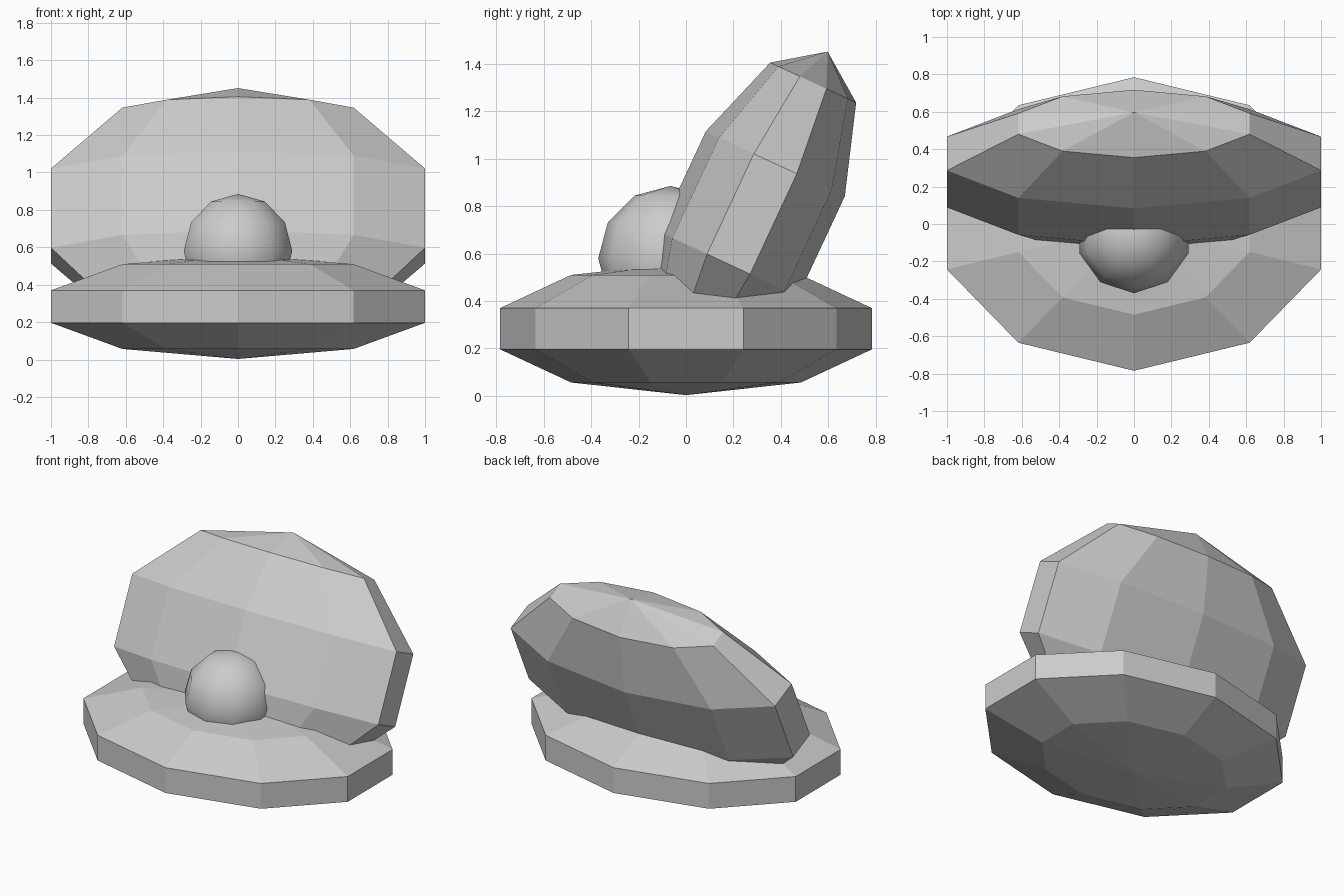
import bpy
from math import radians

if "Cube" in bpy.data.objects:
    bpy.data.objects.remove(bpy.data.objects["Cube"])


def ellipsoid(name, rings, centre, radii, tilt=0.0, smooth=False):
    """Ten-sided UV sphere stretched to the given radii, tilted about x."""
    bpy.ops.mesh.primitive_uv_sphere_add(segments=10, ring_count=rings, radius=1,
                                         location=centre,
                                         rotation=(radians(tilt), 0, 0))
    obj = bpy.context.object
    obj.name = name
    obj.scale = radii
    if smooth:
        bpy.ops.object.shade_smooth()
    else:
        bpy.ops.object.shade_flat()
    return obj


# Lower shell lying flat
ellipsoid("lower_shell", 5, (0, 0, 0.283), (1.106, 0.825, 0.28))

# Upper shell standing open, leaning back
ellipsoid("upper_shell", 5, (0, 0.278, 0.767), (1.106, 0.34, 0.755), tilt=-25)

# Smooth pearl resting in front of the hinge
ellipsoid("pearl", 6, (0, -0.065, 0.58), (0.305, 0.305, 0.305), smooth=True)
